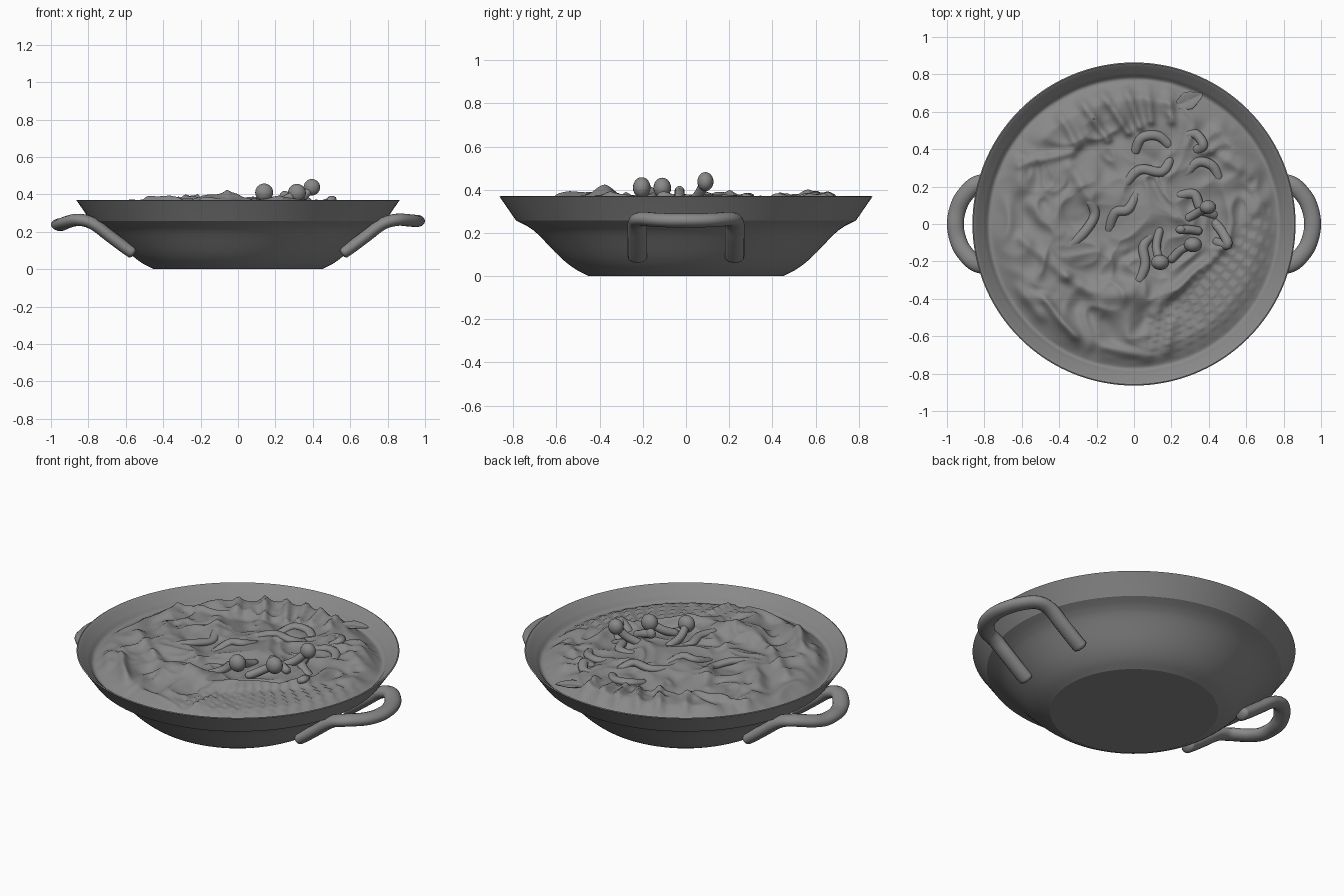
import bpy, bmesh, math
from mathutils import Vector, noise

if "Cube" in bpy.data.objects:
    bpy.data.objects.remove(bpy.data.objects["Cube"])

grey = bpy.data.materials.new("dark_grey")
grey.diffuse_color = (0.25, 0.25, 0.25, 1)
grey.use_nodes = True
grey.node_tree.nodes["Principled BSDF"].inputs["Base Color"].default_value = grey.diffuse_color


def make_object(name, bm, angle=45):
    bmesh.ops.recalc_face_normals(bm, faces=bm.faces)
    me = bpy.data.meshes.new(name)
    bm.to_mesh(me)
    bm.free()
    me.materials.append(grey)
    ob = bpy.data.objects.new(name, me)
    bpy.context.collection.objects.link(ob)
    bpy.ops.object.select_all(action='DESELECT')
    ob.select_set(True)
    bpy.context.view_layer.objects.active = ob
    bpy.ops.object.shade_smooth_by_angle(angle=math.radians(angle))
    return ob


def smooth_path(pts, steps=6):
    p = [Vector(q) for q in pts]
    p = [2 * p[0] - p[1]] + p + [2 * p[-1] - p[-2]]
    out = []
    for i in range(1, len(p) - 2):
        a, b, c, d = p[i - 1:i + 3]
        for k in range(steps):
            t = k / steps
            out.append(0.5 * (2 * b + (c - a) * t + (2 * a - 5 * b + 4 * c - d) * t * t
                              + (3 * b - a - 3 * c + d) * t ** 3))
    return out + [p[-2]]


def tube(name, pts, wide, thick, sides=14):
    """Elliptical tube along a smoothed path with narrowed ends."""
    path = smooth_path(pts)
    bm = bmesh.new()
    rings = []
    n = len(path) - 1
    for i, c in enumerate(path):
        t = (path[min(i + 1, n)] - path[max(i - 1, 0)]).normalized()
        side = t.cross(Vector((0, 0, 1))).normalized()
        up = side.cross(t)
        s = 0.6 if i in (0, n) else 1
        rings.append([bm.verts.new(c + side * math.cos(a) * wide * s + up * math.sin(a) * thick * s)
                      for a in (2 * math.pi * k / sides for k in range(sides))])
    for r0, r1 in zip(rings, rings[1:]):
        for k in range(sides):
            j = (k + 1) % sides
            bm.faces.new((r0[k], r0[j], r1[j], r1[k]))
    bm.faces.new(rings[0])
    bm.faces.new(rings[-1])
    return make_object(name, bm, 80)


# Dish: lathed profile with a flat foot, curved wall and flared rim
wall = smooth_path([(0.45, 0, 0), (0.515, 0, 0.034), (0.585, 0, 0.09), (0.685, 0, 0.193),
                    (0.73, 0, 0.228), (0.765, 0, 0.247)], 4)
profile = [(0, 0)] + [(v.x, v.z) for v in wall] + [
    (0.787, 0.257), (0.858, 0.36), (0.864, 0.368), (0.858, 0.371), (0.848, 0.364)]
bm = bmesh.new()
vs = [bm.verts.new((r, 0, z)) for r, z in profile]
edges = [bm.edges.new(e) for e in zip(vs, vs[1:])]
bmesh.ops.spin(bm, geom=vs + edges, cent=(0, 0, 0), axis=(0, 0, 1), angle=2 * math.pi, steps=120)
bmesh.ops.remove_doubles(bm, verts=bm.verts, dist=1e-4)
make_object("dish", bm, 22)

# Side handles: loop outward, legs run down the dish wall
for name, s, tip in (("handle_right", 1, 0.258), ("handle_left", -1, 0.238)):
    half = [(0.555, 0.225, 0.082), (0.61, 0.225, 0.12), (0.69, 0.225, 0.18), (0.775, 0.225, 0.243),
            (0.85, 0.208, 0.264), (0.915, 0.14, 0.5 * (tip + 0.264)), (0.945, 0.07, tip)]
    pts = half + [(0.955, 0, tip)] + [(x, -y, z) for x, y, z in reversed(half)]
    tube(name, [(x * s, y, z) for x, y, z in pts], 0.045, 0.033)

# Food surface: ridges as start xy, end xy, width, height
ridges = [
    (-0.40, 0.58, -0.30, 0.42, 0.022, 0.03), (-0.28, 0.65, -0.14, 0.45, 0.022, 0.04),
    (-0.17, 0.70, -0.03, 0.49, 0.022, 0.04), (-0.04, 0.72, 0.03, 0.52, 0.022, 0.04),
    (0.07, 0.74, 0.09, 0.55, 0.022, 0.035), (0.18, 0.75, 0.20, 0.55, 0.022, 0.035),
    (-0.62, 0.32, -0.34, 0.38, 0.025, 0.03), (0.10, -0.47, 0.50, -0.10, 0.03, 0.03),
    (-0.34, 0.30, -0.22, 0.10, 0.035, 0.03), (-0.55, 0.10, -0.40, -0.05, 0.04, 0.03),
    (-0.60, -0.08, -0.36, -0.28, 0.03, 0.025), (-0.15, -0.39, -0.02, -0.37, 0.06, 0.06),
    (-0.36, -0.28, -0.24, -0.36, 0.035, 0.03), (0.20, -0.53, 0.18, -0.70, 0.02, 0.03),
    (-0.15, -0.66, 0.10, -0.72, 0.03, 0.03), (-0.48, -0.40, -0.32, -0.60, 0.025, 0.03),
    (0.40, 0.40, 0.56, 0.30, 0.03, 0.025), (-0.62, -0.35, -0.50, -0.50, 0.03, 0.025)]


def ridge_height(x, y):
    h = 0
    p = Vector((x, y))
    for ax, ay, bx, by, w, amp in ridges:
        a, d = Vector((ax, ay)), Vector((bx - ax, by - ay))
        t = min(1, max(0, (p - a).dot(d) / d.length_squared))
        h += amp * math.exp(-((p - a - d * t).length / w) ** 2)
    return h


def food_height(x, y):
    r = math.hypot(x, y)
    edge = min(1, max(0, (0.80 - r) / 0.15))
    edge = edge * edge * (3 - 2 * edge)
    # fewer wrinkles where the sliced piece sits at front right
    slab = 1 / (1 + math.exp(-(x - y - 0.60) / 0.015)) if x > 0.08 else 0
    q = Vector((x * 3.3, y * 3.3, 0.3))
    q += 0.55 * noise.noise_vector(q * 1.3)
    crease = 1 - 2.5 * abs(noise.noise(q))
    second = 1 - 2.5 * abs(noise.noise(q * 1.9 + Vector((4, 1, 7))))
    h = 0.040 + 0.022 * (1 - r) + (1 - 0.85 * slab) * (0.019 * crease + 0.016 * second)
    h += 0.85 * ridge_height(x, y)
    # overlapping crescent slices
    phase = math.atan2(y + 0.1, x - 0.02) * 26 / math.pi + 7 * r
    h += slab * (0.014 * (phase % 1) ** 1.5 - 0.006)
    # inner dish wall rises to the rim
    lip = max(0, r - 0.765)
    return 0.286 + 0.95 * lip * min(1, lip / 0.03) + edge * h


bm = bmesh.new()
N, M = 240, 100
rows = []
for i in range(1, M + 1):
    r = 0.848 * i / M
    row = []
    for k in range(N):
        a = 2 * math.pi * k / N
        x, y = r * math.cos(a), r * math.sin(a)
        row.append(bm.verts.new((x, y, food_height(x, y))))
    rows.append(row)
mid = bm.verts.new((0, 0, food_height(0, 0)))
for k in range(N):
    j = (k + 1) % N
    bm.faces.new((mid, rows[0][k], rows[0][j]))
    for r0, r1 in zip(rows, rows[1:]):
        bm.faces.new((r0[k], r1[k], r1[j], r0[j]))
    # join the inner wall to the rim lip
for v in rows[-1]:
    v.co.z = 0.364
make_object("food_surface", bm, 80)

# Small mushrooms: stem base, bend, cap centre, cap radius
mushrooms = [((0.14, -0.02, 0.34), (0.12, -0.12, 0.37), (0.14, -0.205, 0.410), 0.048),
             ((0.19, -0.20, 0.34), (0.25, -0.14, 0.37), (0.315, -0.11, 0.408), 0.048),
             ((0.27, 0.02, 0.34), (0.34, 0.06, 0.38), (0.395, 0.09, 0.438), 0.044),
             ((0.36, -0.04, 0.35), (0.30, -0.03, 0.375), (0.25, -0.03, 0.390), 0.028)]
for i, (base, bend, cap, rad) in enumerate(mushrooms, 1):
    tube(f"mushroom_stem_{i}", [base, bend, cap], 0.023, 0.023, 10)
    bm = bmesh.new()
    bmesh.ops.create_uvsphere(bm, u_segments=20, v_segments=12, radius=rad)
    for v in bm.verts:
        v.co.y *= 0.85
    bmesh.ops.translate(bm, verts=bm.verts, vec=cap)
    make_object(f"mushroom_cap_{i}", bm)

# Curly strips heaped around the middle, half sunk in the food surface
strips = [[(0.00, 0.37), (0.04, 0.46), (0.13, 0.47), (0.20, 0.41)],
          [(-0.06, 0.20), (0.03, 0.29), (0.15, 0.28), (0.20, 0.36)],
          [(0.26, 0.47), (0.33, 0.48), (0.37, 0.42), (0.32, 0.39)],
          [(0.26, 0.25), (0.34, 0.33), (0.42, 0.31), (0.46, 0.23)],
          [(-0.14, -0.05), (-0.10, 0.06), (-0.03, 0.08), (0.02, 0.18)],
          [(-0.36, -0.13), (-0.27, -0.05), (-0.21, 0.05), (-0.24, 0.14)],
          [(0.22, 0.15), (0.32, 0.16), (0.36, 0.08), (0.45, 0.04)],
          [(0.42, 0.02), (0.47, -0.04), (0.50, -0.11), (0.42, -0.09)],
          [(0.02, -0.32), (0.06, -0.22), (0.05, -0.12), (0.10, -0.05)]]
for i, pts in enumerate(strips, 1):
    ends = (0, len(pts) - 1)
    path = [(x, y, food_height(x, y) + (-0.022 if k in ends else 0.004)) for k, (x, y) in enumerate(pts)]
    tube(f"curly_strip_{i}", path, 0.026, 0.02, 10)

# Leaf garnish near the back rim
bm = bmesh.new()
bmesh.ops.create_uvsphere(bm, u_segments=24, v_segments=12, radius=1)
for v in bm.verts:
    x, y, z = v.co
    lx, ly = x * 0.085, y * 0.05 * (1 - 0.5 * abs(x))
    v.co = (0.29 + lx * 0.91 - ly * 0.41, 0.66 + lx * 0.41 + ly * 0.91, 0.335 + z * 0.008 + 0.012 * abs(y))
make_object("leaf", bm)
